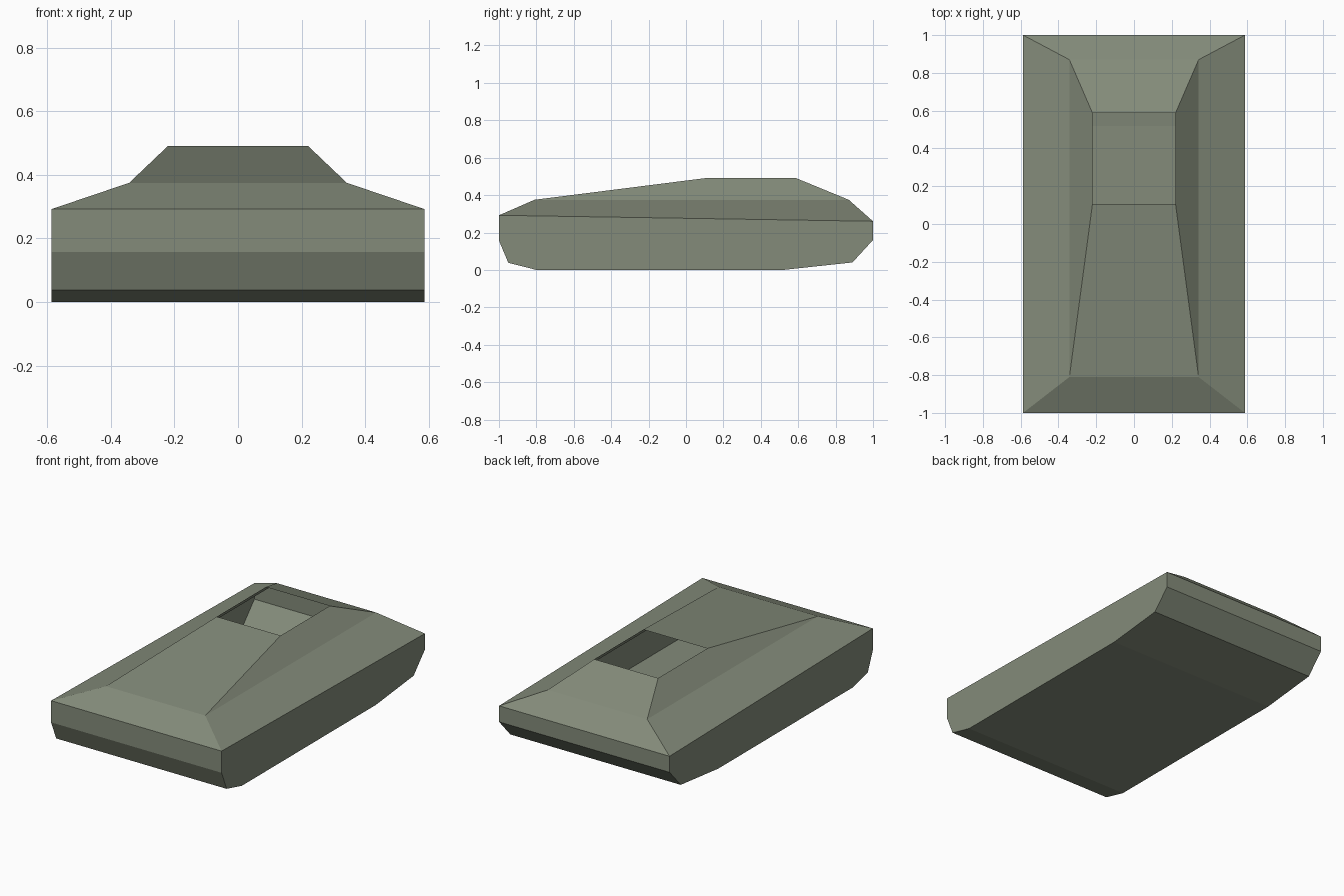
import bpy
import bmesh

cube = bpy.data.objects.get("Cube")
if cube:
    bpy.data.objects.remove(cube, do_unlink=True)

# Single olive grey paint
paint = bpy.data.materials.new("olive_grey")
paint.use_nodes = True
colour = (0.23, 0.26, 0.195, 1)
paint.diffuse_color = colour
paint.node_tree.nodes["Principled BSDF"].inputs["Base Color"].default_value = colour

HALF_WIDTH = 0.587
# Lower hull side profile (y, z), front rim round the keel to the back rim
keel = [(-1, 0.292), (-1, 0.157), (-0.95, 0.038), (-0.8, 0),
        (0.52, 0), (0.89, 0.04), (1, 0.16), (1, 0.26)]
# Upper deck rings: half width, front y, back y, z
rings = [(0.342, -0.81, 0.87, 0.375), (0.22, 0.105, 0.588, 0.491)]

bm = bmesh.new()

# Tub: flat sides joined by strips across the width
right = [bm.verts.new((-HALF_WIDTH, y, z)) for y, z in keel]
left = [bm.verts.new((HALF_WIDTH, y, z)) for y, z in keel]
bm.faces.new(right)
bm.faces.new(left)
for i in range(len(keel) - 1):
    bm.faces.new((right[i], right[i + 1], left[i + 1], left[i]))

# Sloping deck, stepped ring by ring up to the open hatch
lower = [right[0], left[0], left[-1], right[-1]]
for w, front, back, z in rings:
    upper = [bm.verts.new((x, y, z)) for x, y in
             ((-w, front), (w, front), (w, back), (-w, back))]
    for i in range(4):
        j = (i + 1) % 4
        bm.faces.new((lower[i], lower[j], upper[j], upper[i]))
    lower = upper

bmesh.ops.recalc_face_normals(bm, faces=bm.faces)
mesh = bpy.data.meshes.new("open_hull")
bm.to_mesh(mesh)
bm.free()
mesh.materials.append(paint)
hull = bpy.data.objects.new("open_hull", mesh)
bpy.context.collection.objects.link(hull)
